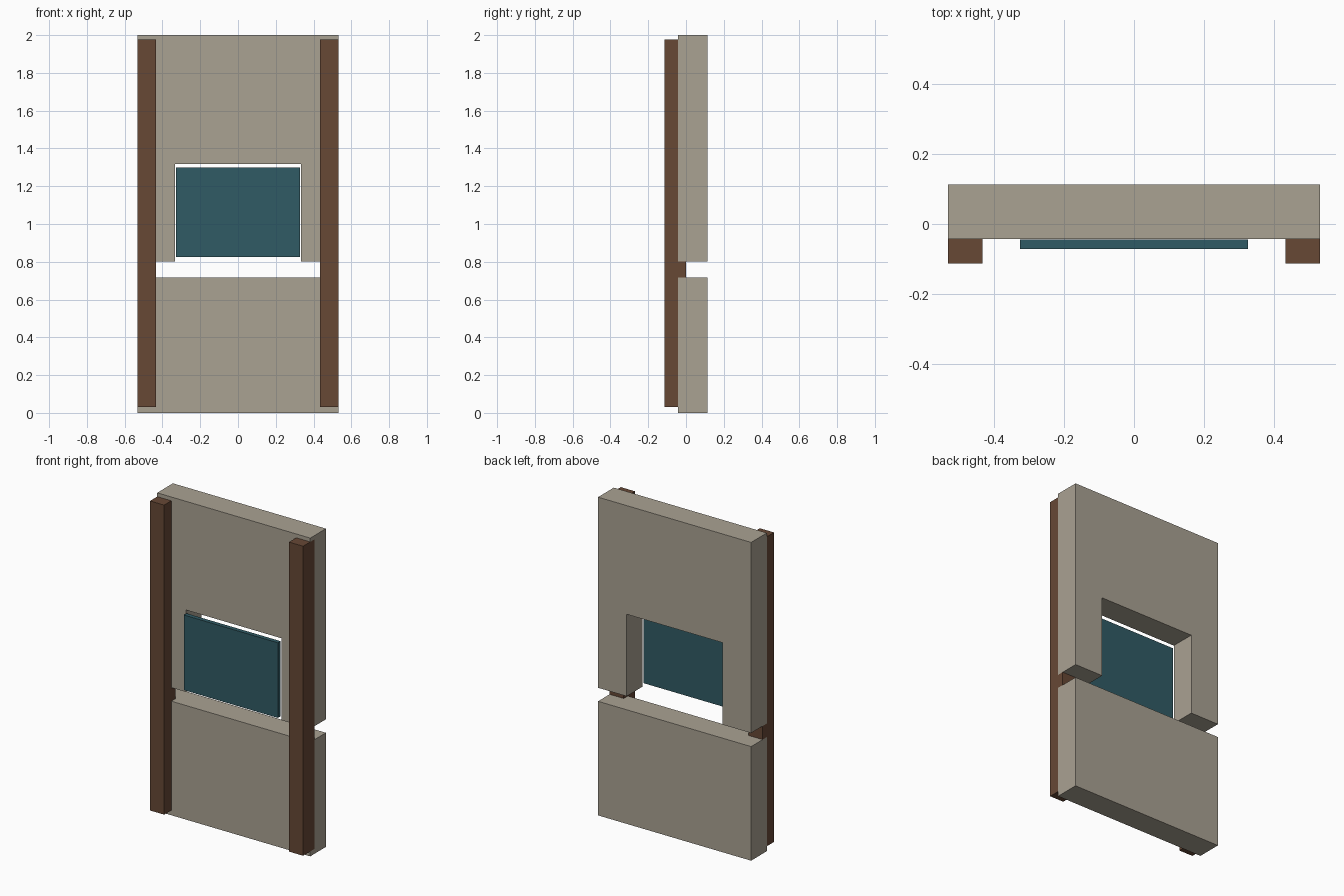
import bpy

if "Cube" in bpy.data.objects:
    bpy.data.objects.remove(bpy.data.objects["Cube"])


def material(name, color):
    m = bpy.data.materials.new(name)
    m.diffuse_color = (*color, 1)
    m.use_nodes = True
    m.node_tree.nodes["Principled BSDF"].inputs["Base Color"].default_value = m.diffuse_color
    return m


stone = material("stone", (0.40, 0.36, 0.29))
wood = material("dark_wood", (0.135, 0.065, 0.036))
teal = material("teal_panel", (0.03, 0.105, 0.13))


def box(name, x, y, z, mat):
    """Axis-aligned box from (min, max) ranges."""
    bpy.ops.mesh.primitive_cube_add(
        size=1, location=[(a + b) / 2 for a, b in (x, y, z)])
    ob = bpy.context.object
    ob.name = name
    ob.scale = [b - a for a, b in (x, y, z)]
    bpy.ops.object.transform_apply(location=False, rotation=False, scale=True)
    ob.data.materials.append(mat)
    return ob


W = 0.532            # half width of the wall
OPEN = 0.333         # half width of the opening
WALL_Y = (-0.0425, 0.1135)

# Wall below and above the opening
box("lower_wall", (-W, W), WALL_Y, (0, 0.717), stone)
box("upper_wall", (-W, W), WALL_Y, (1.317, 2.0), stone)

# Window panel, just in front of the wall face
box("window_panel", (-0.327, 0.327), (-0.071, -0.044), (0.826, 1.298), teal)

# Wall piers beside the opening and timber posts on the front
for side, s in (("left", -1), ("right", 1)):
    box(f"{side}_pier", sorted((s * OPEN, s * W)), WALL_Y, (0.802, 1.317), stone)
    box(f"{side}_post", sorted((s * 0.434, s * W)), (-0.1135, -0.001),
        (0.031, 1.976), wood)
